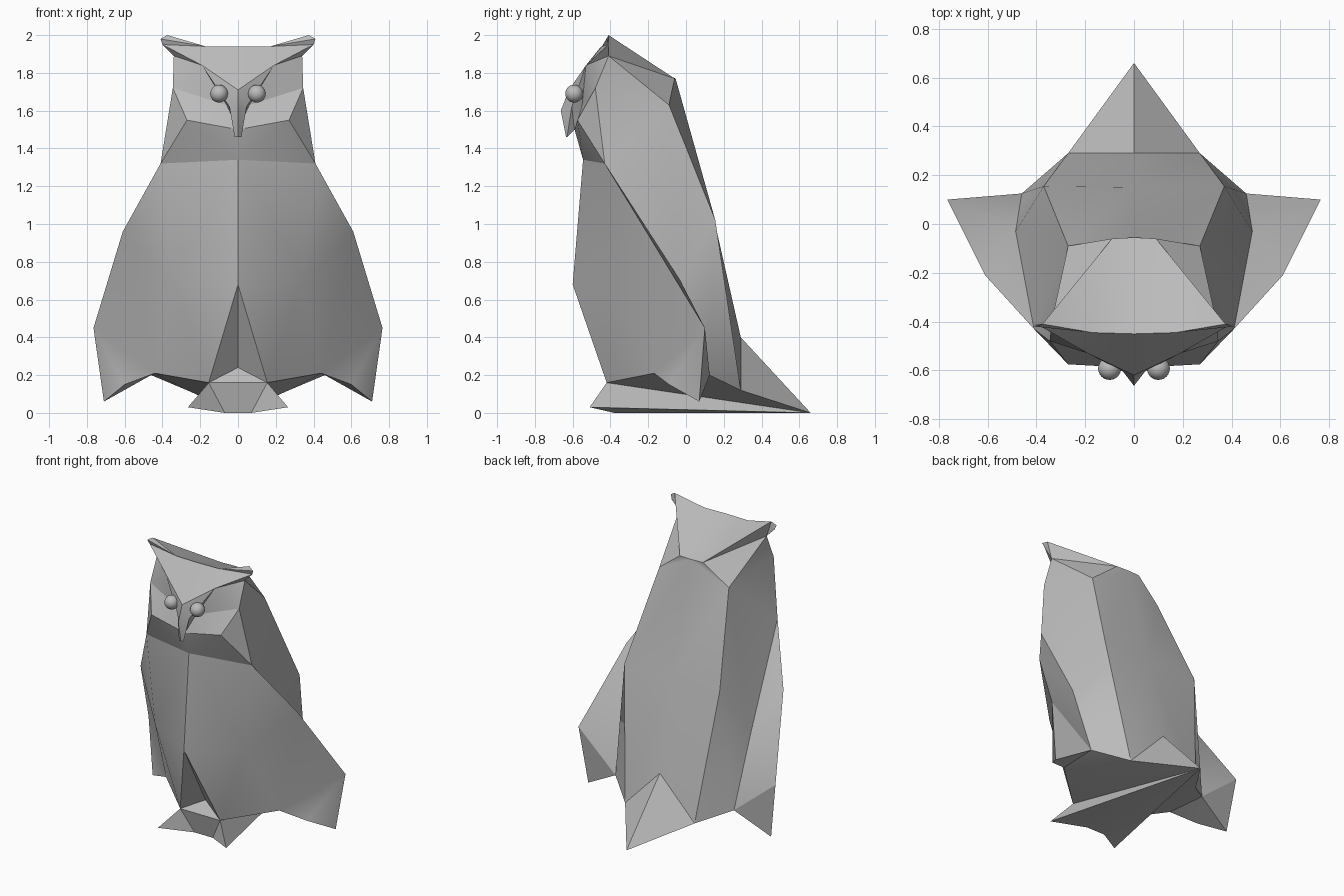
import bpy, bmesh
from mathutils import Vector

cube = bpy.data.objects.get("Cube")
if cube:
    bpy.data.objects.remove(cube)

grey = bpy.data.materials.new("stone_grey")
grey.use_nodes = True
grey.diffuse_color = (0.5, 0.5, 0.5, 1)
grey.node_tree.nodes["Principled BSDF"].inputs["Base Color"].default_value = (0.5, 0.5, 0.5, 1)


def finish(obj, angle=0.52):
    """Give the part its colour and shade it smooth with sharp creases."""
    obj.data.materials.append(grey)
    bpy.ops.object.select_all(action='DESELECT')
    obj.select_set(True)
    bpy.context.view_layer.objects.active = obj
    bpy.ops.object.shade_smooth_by_angle(angle=angle)


def mirrored_shell(name, points, faces, inside):
    """Build a faceted half shell from named corners and mirror it across x."""
    bm = bmesh.new()
    for side in (1, -1):
        verts = {}
        for face in faces:
            corners = face.split()
            for c in corners:
                if c not in verts:
                    x, y, z = points[c]
                    verts[c] = bm.verts.new((x * side, y, z))
            bm.faces.new([verts[c] for c in corners[::side]])
    bmesh.ops.remove_doubles(bm, verts=bm.verts, dist=0.0005)
    bmesh.ops.recalc_face_normals(bm, faces=bm.faces)
    # Turn the whole shell outwards
    outward = sum(f.normal.dot(f.calc_center_median() - Vector(inside)) * f.calc_area()
                  for f in bm.faces)
    if outward < 0:
        bmesh.ops.reverse_faces(bm, faces=bm.faces)
    mesh = bpy.data.meshes.new(name)
    bm.to_mesh(mesh)
    bm.free()
    obj = bpy.data.objects.new(name, mesh)
    bpy.context.collection.objects.link(obj)
    finish(obj)


# Corners shared between neighbouring parts
shared = dict(
    crown_mid=(0, -.055, 1.77), crown=(.09, -.06, 1.77),
    temple=(.34, -.41, 1.89), brow_edge=(.19, -.53, 1.84),
    bridge=(.06, -.55, 1.63), muzzle=(0, -.59, 1.5),
    head_side=(.345, -.48, 1.72), shoulder=(.41, -.43, 1.32),
    chin=(0, -.545, 1.34),
    flank=(.485, -.03, .7), flank_hem=(.46, .125, .2),
    back_hem=(.27, .29, .12), tail_tip=(0, .66, 0),
    front_hem=(.155, -.42, .16), notch=(0, -.36, .24),
)

# Brow, ear tufts and beak
brow = dict(
    shared, tuft=(.375, -.41, 2), tuft_out=(.41, -.42, 1.98), tuft_low=(.4, -.41, 1.95),
    brow_top=(.17, -.445, 1.94), brow_mid=(0, -.45, 1.94), ridge=(0, -.62, 1.71),
    beak_front=(0, -.663, 1.6), beak_side=(.045, -.605, 1.62),
    beak_low=(.018, -.63, 1.46), beak_end=(0, -.635, 1.46),
)
mirrored_shell("brow_and_beak", brow, [
    "crown_mid crown brow_top brow_mid",
    "crown tuft brow_top",
    "brow_mid brow_top brow_edge ridge",
    "brow_top tuft tuft_out",
    "brow_top tuft_out tuft_low",
    "brow_top tuft_low brow_edge",
    "tuft tuft_low tuft_out",
    "tuft temple tuft_low",
    "tuft crown temple",
    "tuft_low temple brow_edge",
    "ridge brow_edge beak_side",
    "ridge beak_side beak_front",
    "beak_front beak_side beak_low beak_end",
    "brow_edge bridge beak_side",
    "beak_side bridge muzzle",
    "beak_side muzzle beak_low",
    "beak_low muzzle beak_end",
], (0, -.3, 1.7))

# Face below the brow
face = dict(shared, cheek=(.27, -.575, 1.55))
mirrored_shell("face", face, [
    "temple brow_edge head_side",
    "brow_edge bridge head_side",
    "bridge cheek head_side",
    "bridge muzzle cheek",
    "muzzle chin cheek",
    "cheek chin shoulder",
    "cheek shoulder head_side",
], (0, -.2, 1.6))

# Back, flanks and tail
back = dict(
    shared, nape=(.27, -.09, 1.63), back_side=(.37, .155, 1.02),
    back_mid=(0, .15, 1.02), tail_top=(0, .29, .4),
)
mirrored_shell("back_and_tail", back, [
    "crown temple nape",
    "temple head_side nape",
    "head_side shoulder nape",
    "nape shoulder flank",
    "nape flank back_side",
    "back_side flank flank_hem",
    "back_side flank_hem back_hem",
    "crown_mid crown nape",
    "crown_mid nape back_side back_mid",
    "back_mid back_side back_hem",
    "back_mid back_hem tail_top",
    "tail_top back_hem tail_tip",
], (0, -.2, .9))

# Chest and folded wings, closed underneath
chest = dict(
    shared, breast=(0, -.6, .68), breast_side=(.35, -.42, .7),
    wing_bend=(.61, -.21, .96), wing_out=(.765, .1, .45), wing_tip=(.71, .07, .06),
    wing_hem=(.6, -.09, .15), chest_hem=(.44, -.17, .21),
)
mirrored_shell("chest_and_wings", chest, [
    "chin breast breast_side",
    "chin breast_side shoulder",
    "shoulder breast_side wing_bend",
    "breast front_hem breast_side",
    "breast_side front_hem chest_hem",
    "breast_side chest_hem wing_bend",
    "wing_bend chest_hem wing_out",
    "wing_out chest_hem wing_hem",
    "wing_out wing_hem wing_tip",
    "shoulder wing_bend flank",
    "wing_bend wing_out flank",
    "wing_out flank_hem flank",
    "wing_out wing_tip flank_hem",
    "wing_tip wing_hem flank_hem",
    "wing_hem chest_hem flank_hem",
    "chest_hem front_hem back_hem",
    "chest_hem back_hem flank_hem",
    "front_hem tail_tip back_hem",
    "breast notch front_hem",
], (0, -.1, .7))

# Foot wedge running back to the tail
foot = dict(shared, toe=(.265, -.51, .03), sole=(.07, -.38, 0), sole_mid=(0, -.38, 0),
            hem_mid=(0, -.42, .16))
mirrored_shell("foot", foot, [
    "notch front_hem hem_mid",
    "hem_mid front_hem sole sole_mid",
    "front_hem toe sole",
    "front_hem tail_tip toe",
    "toe tail_tip sole",
    "sole tail_tip sole_mid",
], (0, 0, .06))

# Eyes
for side, name in ((1, "left_eye"), (-1, "right_eye")):
    bpy.ops.mesh.primitive_uv_sphere_add(segments=24, ring_count=14, radius=.047,
                                         location=(side * .1, -.592, 1.69))
    bpy.context.object.name = name
    finish(bpy.context.object)
